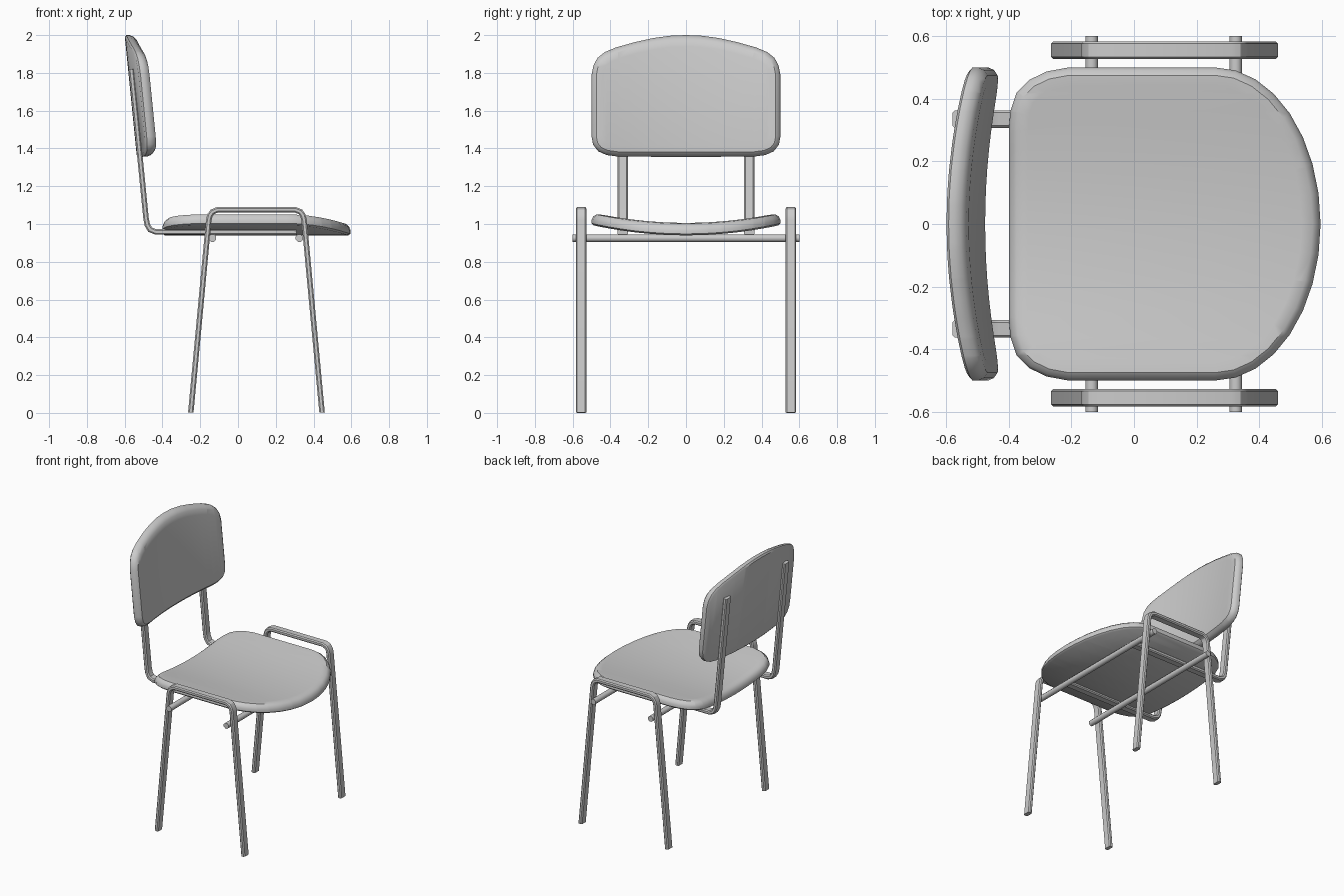
import bpy, bmesh, math
from mathutils import Vector

if "Cube" in bpy.data.objects:
    bpy.data.objects.remove(bpy.data.objects["Cube"])


def finish(name, bm, angle=35):
    bmesh.ops.recalc_face_normals(bm, faces=bm.faces[:])
    me = bpy.data.meshes.new(name)
    bm.to_mesh(me)
    bm.free()
    ob = bpy.data.objects.new(name, me)
    bpy.context.collection.objects.link(ob)
    bpy.ops.object.select_all(action='DESELECT')
    ob.select_set(True)
    bpy.context.view_layer.objects.active = ob
    bpy.ops.object.shade_smooth_by_angle(angle=math.radians(angle))
    return ob


def inset(pts, d):
    """Offset a counter-clockwise outline inwards by d."""
    out = []
    for i, p in enumerate(pts):
        e1 = (p - pts[i - 1]).normalized()
        e2 = (pts[(i + 1) % len(pts)] - p).normalized()
        n1, n2 = Vector((-e1.y, e1.x)), Vector((-e2.y, e2.x))
        out.append(p + (n1 + n2) * d / (1 + n1.dot(n2)))
    return out


def pad(name, half, profile, place):
    """Cushion-like panel: half outline (u, y>=0), rounded rim, bent by place()."""
    mirror = [(u, -y) for u, y in reversed(half) if y > 1e-4]
    pts = [Vector(p) for p in half + mirror]
    area = sum(pts[i - 1].x * p.y - p.x * pts[i - 1].y for i, p in enumerate(pts))
    if area < 0:
        pts.reverse()
    bm = bmesh.new()
    rings = [[bm.verts.new((p.x, p.y, h)) for p in inset(pts, d)] for d, h in profile]
    n = len(pts)
    for a, b in zip(rings, rings[1:]):
        for i in range(n):
            j = (i + 1) % n
            bm.faces.new((a[i], a[j], b[j], b[i]))
    bm.faces.new(rings[0])
    bm.faces.new(rings[-1])
    # slices across y so the panel can bend
    for k in range(-7, 8):
        bmesh.ops.bisect_plane(bm, geom=bm.verts[:] + bm.edges[:] + bm.faces[:], dist=1e-4,
                               plane_co=(0, k * 0.06, 0), plane_no=(0, 1, 0))
    for v in bm.verts:
        v.co = place(*v.co)
    return finish(name, bm)


def tube(name, path, y, w=0.028, t=0.0145):
    """Flattened eight-sided tube swept along an x-z path."""
    sec = [(w, t * .5), (w * .75, t), (-w * .75, t), (-w, t * .5),
           (-w, -t * .5), (-w * .75, -t), (w * .75, -t), (w, -t * .5)]
    P = [Vector(p) for p in path]
    bm = bmesh.new()
    rings = []
    for i, p in enumerate(P):
        e1 = (p - P[i - 1]).normalized() if i else (P[1] - p).normalized()
        e2 = (P[i + 1] - p).normalized() if i < len(P) - 1 else e1
        n1, n2 = Vector((-e1.y, e1.x)), Vector((-e2.y, e2.x))
        n = (n1 + n2) / (1 + n1.dot(n2))
        rings.append([bm.verts.new((p.x + n.x * b, y + a, p.y + n.y * b)) for a, b in sec])
    for a, b in zip(rings, rings[1:]):
        for i in range(8):
            j = (i + 1) % 8
            bm.faces.new((a[i], a[j], b[j], b[i]))
    bm.faces.new(rings[0])
    bm.faces.new(rings[-1])
    return finish(name, bm, 30)


# seat: square rear with rounded corners, elliptical front edge
seat_half = [(-0.40, 0.0), (-0.40, 0.30), (-0.395, 0.36), (-0.375, 0.42), (-0.335, 0.46),
             (-0.28, 0.487), (-0.21, 0.50), (0.02, 0.50)]
for k in range(8, -1, -1):
    a = math.radians(90 * k / 8)
    seat_half.append((0.26 + 0.336 * math.cos(a), 0.5 * math.sin(a)))
rim = [(0.012, 0.0), (0.0, 0.008), (0.0, 0.026), (0.008, 0.046), (0.025, 0.061), (0.06, 0.066)]
pad("seat", seat_half, rim, lambda u, y, h: (u, y, 0.94 + 0.22 * y * y + h))

# backrest: leaning panel, bent around the sitter
back_half = [(1.355, 0.0), (1.357, 0.36), (1.365, 0.42), (1.385, 0.465), (1.42, 0.492),
             (1.465, 0.50), (1.79, 0.50), (1.84, 0.49), (1.88, 0.468), (1.91, 0.43),
             (1.935, 0.37), (1.963, 0.27), (1.985, 0.17), (1.997, 0.08), (2.0, 0.0)]
pad("backrest", back_half, rim,
    lambda u, y, h: (-0.60 + (2.0 - u) * 0.1 + 0.22 * y * y + h, y, u))

# side leg frames and backrest supports
leg_path = [(-0.25, 0.002), (-0.155, 1.02), (-0.149, 1.045), (-0.136, 1.064), (-0.11, 1.075),
            (0.305, 1.075), (0.331, 1.064), (0.344, 1.045), (0.35, 1.02), (0.445, 0.002)]
support_path = [(-0.565, 1.82), (-0.487, 1.03), (-0.48, 0.995), (-0.465, 0.97),
                (-0.435, 0.958), (0.31, 0.957)]
for side, s in (("left", -1), ("right", 1)):
    tube(side + "_leg_frame", leg_path, s * 0.555)
    tube(side + "_back_support", support_path, s * 0.335)

# cross bars under the seat
for name, x in (("rear_cross_bar", -0.135), ("front_cross_bar", 0.325)):
    bpy.ops.mesh.primitive_cylinder_add(vertices=8, radius=0.021, depth=1.2,
                                        location=(x, 0, 0.925),
                                        rotation=(math.pi / 2, math.pi / 8, 0))
    bpy.context.object.name = name
    bpy.ops.object.shade_smooth_by_angle(angle=math.radians(50))
